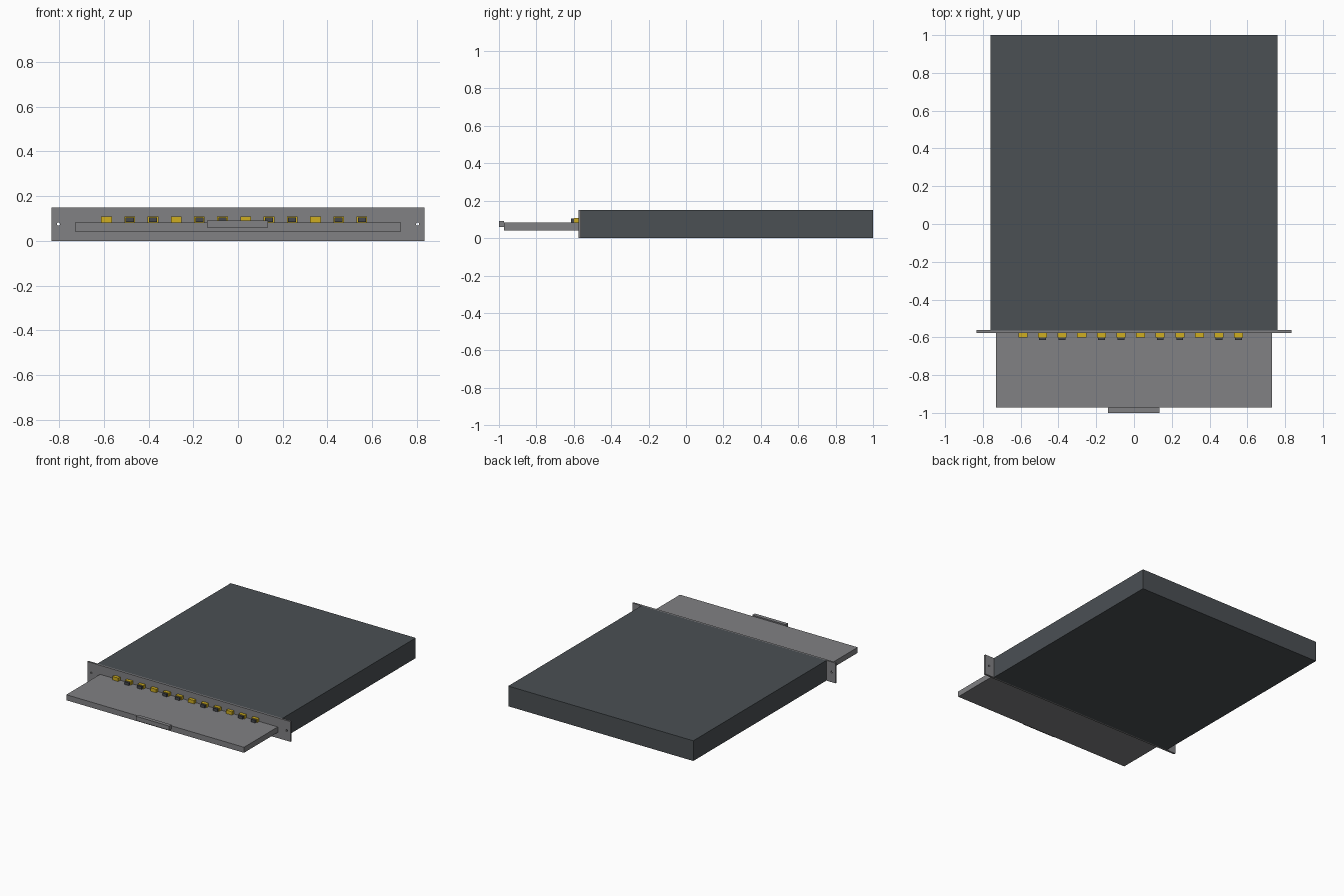
import bpy
import bmesh
from mathutils import Matrix, Vector

cube = bpy.data.objects.get("Cube")
if cube:
    bpy.data.objects.remove(cube, do_unlink=True)


def material(name, rgb):
    m = bpy.data.materials.new(name)
    m.use_nodes = True
    m.diffuse_color = (*rgb, 1)
    m.node_tree.nodes["Principled BSDF"].inputs["Base Color"].default_value = (*rgb, 1)
    return m


charcoal = material("charcoal steel", (0.07, 0.08, 0.088))
grey = material("grey aluminium", (0.22, 0.22, 0.23))
yellow = material("yellow plastic", (0.62, 0.42, 0.015))
dark = material("dark plastic", (0.06, 0.065, 0.075))


def finish(name, bm, mat):
    me = bpy.data.meshes.new(name)
    bm.to_mesh(me)
    bm.free()
    me.materials.append(mat)
    ob = bpy.data.objects.new(name, me)
    bpy.context.scene.collection.objects.link(ob)
    return ob


def box(name, lo, hi, mat):
    lo, hi = Vector(lo), Vector(hi)
    bm = bmesh.new()
    place = Matrix.Translation((lo + hi) / 2) @ Matrix.Diagonal((*(hi - lo), 1))
    bmesh.ops.create_cube(bm, size=1, matrix=place)
    return finish(name, bm, mat)


# Rack enclosure and front panel
box("enclosure", (-0.76, -0.563, 0), (0.76, 1, 0.15), charcoal)
panel = box("front_panel", (-0.835, -0.576, 0), (0.835, -0.562, 0.15), grey)

# Mounting holes through both panel ears
bm = bmesh.new()
for side in (-1, 1):
    place = Matrix.Translation((side * 0.803, -0.57, 0.075)) @ Matrix.Rotation(1.5708, 4, "X")
    bmesh.ops.create_cone(bm, cap_ends=True, segments=16, radius1=0.007,
                          radius2=0.007, depth=0.1, matrix=place)
cutter = finish("hole_cutter", bm, grey)
cutter.hide_render = True
cutter.hide_set(True)
cut = panel.modifiers.new("mounting_holes", "BOOLEAN")
cut.operation = "DIFFERENCE"
cut.solver = "EXACT"
cut.object = cutter

# Apply the cut so the helper can be removed
graph = bpy.context.evaluated_depsgraph_get()
panel_mesh = bpy.data.meshes.new_from_object(panel.evaluated_get(graph))
panel.modifiers.clear()
panel.data = panel_mesh
bpy.data.objects.remove(cutter, do_unlink=True)

# Sliding tray with its pull handle
box("tray", (-0.73, -0.972, 0.042), (0.73, -0.576, 0.083), grey)
box("tray_handle", (-0.138, -1, 0.06), (0.135, -0.972, 0.092), grey)

# Row of couplers: every third one is empty, the others hold a plug
for i in range(12):
    x = -0.588 + i * 0.1038
    box(f"coupler_{i + 1}", (x - 0.024, -0.6, 0.083), (x + 0.024, -0.576, 0.108), yellow)
    if i % 3:
        box(f"plug_{i + 1}", (x - 0.018, -0.615, 0.084), (x + 0.018, -0.6, 0.104), dark)
